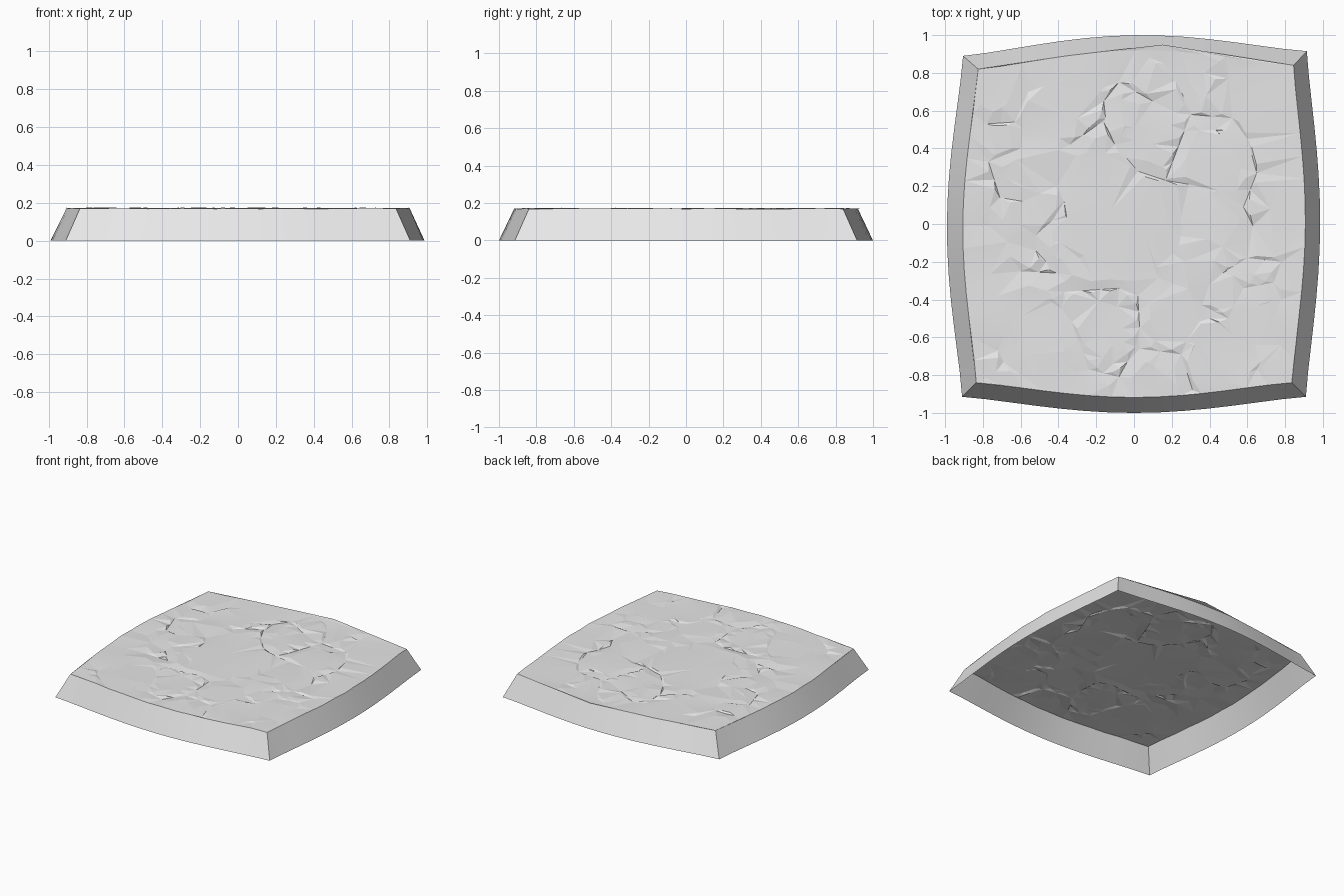
import bpy, bmesh, math, random
from mathutils import Vector
from mathutils.geometry import delaunay_2d_cdt

random.seed(7)
if "Cube" in bpy.data.objects:
    bpy.data.objects.remove(bpy.data.objects["Cube"], do_unlink=True)

HEIGHT = 0.171
SEGMENTS = 14
# Outward bow of the front, right, back and left sides
BULGES = (0.085, 0.073, 0.097, 0.083)
FOOT = ((-0.91, -0.915), (0.91, -0.915), (0.915, 0.915), (-0.905, 0.89))
RIM = ((-0.835, -0.84), (0.835, -0.84), (0.845, 0.84), (-0.825, 0.82))

# Crack paths across the top, in hundredths
CRACKS = (
    ((-16, 54), (-10, 42), (2, 28), (17, 23), (29, 21)),
    ((17, 24), (30, 58), (52, 56), (60, 45), (65, 27), (58, 9), (63, -1)),
    ((30, 60), (22, 76)),
    ((-34, 42), (-20, 52), (-15, 56), (-16, 65), (-8, 75), (10, 65)),
    ((-78, 53), (-63, 54), (-56, 70)),
    ((-60, 40), (-77, 33), (-71, 14), (-59, 12)),
    ((-41, 20), (-37, 12), (-43, 2), (-52, -6)),
    ((-52, -14), (-41, -26), (-60, -25)),
    ((-38, -45), (-37, -36), (-8, -34), (2, -38), (3, -55), (1, -65),
     (-8, -81), (-24, -77), (-33, -52)),
    ((3, -66), (25, -69), (31, -88)),
    ((36, -43), (50, -50), (40, -50)),
    ((58, -34), (74, -31), (78, -40)),
    ((47, -26), (60, -18), (78, -20)),
    ((37, 80), (50, 77)),
    ((-72, -67), (-69, -73), (-60, -80)),
    ((8, 88), (16, 85)),
)


def outline(corners, scale):
    """Counter-clockwise ring whose four sides bow outward."""
    ring = []
    for i, bulge in enumerate(BULGES):
        a, b = Vector(corners[i]), Vector(corners[(i + 1) % 4])
        side = (b - a).normalized()
        normal = Vector((side.y, -side.x))
        for k in range(SEGMENTS):
            t = k / SEGMENTS
            ring.append(a.lerp(b, t) + normal * bulge * scale * math.sin(math.pi * t) ** 1.25)
    return ring


foot = outline(FOOT, 1.0)
rim = outline(RIM, 0.92)
count = len(rim)

# Plan points of the top with their heights
points = list(rim)
heights = [HEIGHT + random.uniform(-0.003, 0.003) for _ in rim]
edges = []


def add_point(p, z):
    points.append(p)
    heights.append(z)
    return len(points) - 1


# Cracks: a low groove, a steep lip on one side and a gentle slope on the other
groove = []
for path in CRACKS:
    path = [Vector(p) / 100 for p in path]
    lip = random.choice((-1, 1))
    previous = None
    for a, b in zip(path, path[1:]):
        normal = Vector((a.y - b.y, b.x - a.x)).normalized()
        steps = max(1, round((b - a).length / 0.09))
        for k in range(steps + (b == path[-1])):
            p = a.lerp(b, k / steps)
            groove.append(p)
            current = add_point(p, HEIGHT - random.uniform(0.003, 0.009))
            if previous is not None:
                edges.append((previous, current))
            previous = current
            if k < steps:
                q = a.lerp(b, (k + 0.5) / steps)
                add_point(q + normal * lip * random.uniform(0.01, 0.02),
                          HEIGHT + random.uniform(0.0, 0.004))
                add_point(q - normal * lip * random.uniform(0.04, 0.1),
                          HEIGHT + random.uniform(-0.002, 0.003))

# Chipped facets scattered over the plates
for _ in range(170):
    p = Vector((random.uniform(-0.82, 0.82), random.uniform(-0.82, 0.82)))
    if min((p - g).length for g in groove) > 0.05:
        add_point(p, HEIGHT + random.choice((0, 0, 0.001, -0.004)) + random.uniform(-0.0015, 0.0015))

flat, _, triangles, origins, _, _ = delaunay_2d_cdt(
    points, edges, [list(range(count))], 1, 1e-5, True)

# Stone shell: rough top and sloping skirt, open underneath
bm = bmesh.new()
top = []
rim_verts = {}
for p, ids in zip(flat, origins):
    z = min((heights[i] for i in ids), default=HEIGHT - 0.006)
    v = bm.verts.new((p.x, p.y, z))
    top.append(v)
    for i in ids:
        if i < count:
            rim_verts[i] = v
for tri in triangles:
    bm.faces.new([top[i] for i in tri])
base = [bm.verts.new((p.x, p.y, 0)) for p in foot]
for i in range(count):
    j = (i + 1) % count
    bm.faces.new((base[i], base[j], rim_verts[j], rim_verts[i]))
bmesh.ops.delete(bm, geom=[v for v in bm.verts if not v.link_faces], context='VERTS')

mesh = bpy.data.meshes.new("stone_slab")
bm.to_mesh(mesh)
bm.free()
slab = bpy.data.objects.new("stone_slab", mesh)
bpy.context.collection.objects.link(slab)

# Plain grey stone
grey = (0.8, 0.8, 0.8, 1)
stone = bpy.data.materials.new("grey_stone")
stone.use_nodes = True
stone.diffuse_color = grey
stone.node_tree.nodes["Principled BSDF"].inputs["Base Color"].default_value = grey
mesh.materials.append(stone)

# Soften the skirt's shallow bends, keep the chips crisp
bpy.ops.object.select_all(action='DESELECT')
slab.select_set(True)
bpy.context.view_layer.objects.active = slab
bpy.ops.object.shade_smooth_by_angle(angle=math.radians(4))
